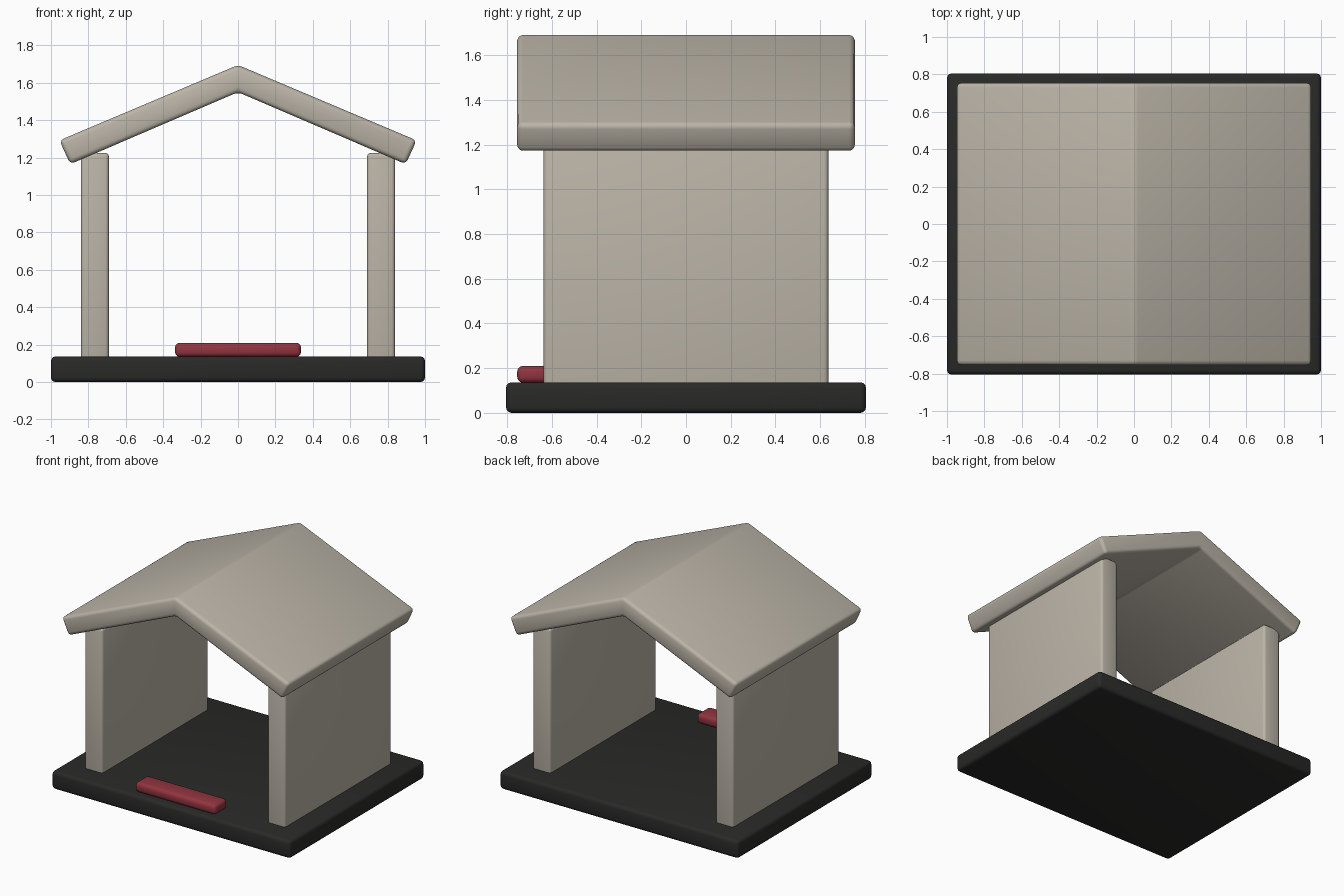
import bpy, bmesh

if "Cube" in bpy.data.objects:
    bpy.data.objects.remove(bpy.data.objects["Cube"])


def material(name, rgb):
    m = bpy.data.materials.new(name)
    m.diffuse_color = (*rgb, 1)
    m.use_nodes = True
    m.node_tree.nodes["Principled BSDF"].inputs["Base Color"].default_value = m.diffuse_color
    return m


BEIGE = material("beige", (0.50, 0.46, 0.39))
BLACK = material("black", (0.022, 0.022, 0.021))
RED = material("red", (0.29, 0.035, 0.05))


def prism(name, profile, y0, y1, mat, bevel):
    """Extrude an (x, z) profile along y and round its edges."""
    bm = bmesh.new()
    face = bm.faces.new([bm.verts.new((x, y0, z)) for x, z in profile])
    ext = bmesh.ops.extrude_face_region(bm, geom=[face])
    verts = [v for v in ext["geom"] if isinstance(v, bmesh.types.BMVert)]
    bmesh.ops.translate(bm, verts=verts, vec=(0, y1 - y0, 0))
    bmesh.ops.recalc_face_normals(bm, faces=bm.faces)
    mesh = bpy.data.meshes.new(name)
    bm.to_mesh(mesh)
    bm.free()
    mesh.materials.append(mat)
    ob = bpy.data.objects.new(name, mesh)
    bpy.context.collection.objects.link(ob)
    mod = ob.modifiers.new("round", "BEVEL")
    mod.width = bevel
    mod.segments = 3
    mod.limit_method = "ANGLE"
    bpy.ops.object.select_all(action="DESELECT")
    ob.select_set(True)
    bpy.context.view_layer.objects.active = ob
    bpy.ops.object.modifier_apply(modifier=mod.name)
    bpy.ops.object.shade_smooth_by_angle()
    return ob


def box(name, x, y, z, mat, bevel):
    profile = [(x[0], z[0]), (x[1], z[0]), (x[1], z[1]), (x[0], z[1])]
    return prism(name, profile, y[0], y[1], mat, bevel)


# Floor slab
box("base", (-1, 1), (-0.805, 0.805), (0, 0.137), BLACK, 0.025)

# Side walls, sunk into the slab
for side, x in (("left", (-0.84, -0.69)), ("right", (0.69, 0.84))):
    box(side + "_wall", x, (-0.637, 0.637), (0.003, 1.225), BEIGE, 0.02)

# Gabled roof
half = [(0.955, 1.292), (0.897, 1.165)]
roof = [(0, 1.695)] + half + [(0, 1.55)] + [(-x, z) for x, z in reversed(half)]
prism("roof", roof, -0.755, 0.755, BEIGE, 0.025)

# Red threshold bar at the front opening
box("threshold", (-0.337, 0.337), (-0.755, -0.605), (0.135, 0.21), RED, 0.025)
